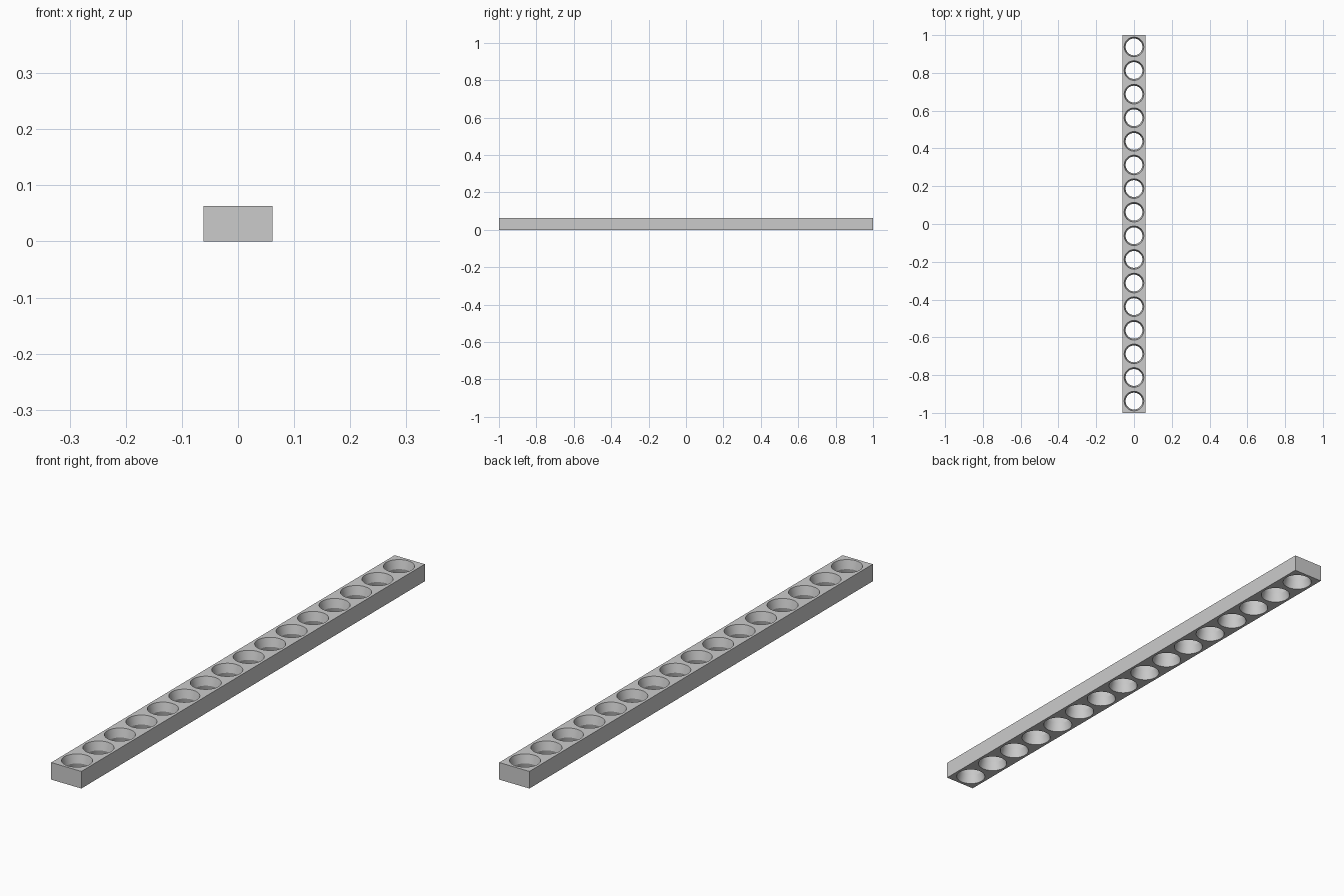
import bpy, bmesh
from mathutils import Matrix

cube = bpy.data.objects.get("Cube")
if cube:
    bpy.data.objects.remove(cube, do_unlink=True)

LENGTH, WIDTH, HEIGHT = 2.0, 0.123, 0.063
HOLES = 16
PITCH = LENGTH / HOLES
RIM, WAIST = 0.052, 0.0445
SIDES = 48

grey = bpy.data.materials.new("plain grey")
grey.use_nodes = True
colour = (0.6, 0.6, 0.6, 1)
grey.diffuse_color = colour
grey.node_tree.nodes["Principled BSDF"].inputs["Base Color"].default_value = colour


def mesh_object(name, bm):
    bmesh.ops.recalc_face_normals(bm, faces=bm.faces)
    mesh = bpy.data.meshes.new(name)
    bm.to_mesh(mesh)
    bm.free()
    mesh.materials.append(grey)
    obj = bpy.data.objects.new(name, mesh)
    bpy.context.collection.objects.link(obj)
    return obj


# Solid bar
bm = bmesh.new()
bmesh.ops.create_cube(bm, size=1, matrix=Matrix.Translation((0, 0, HEIGHT / 2))
                      @ Matrix.Diagonal((WIDTH, LENGTH, HEIGHT, 1)))
bar = mesh_object("perforated_bar", bm)

# Waisted hole cutters, flared towards both faces and run slightly past them
over = 0.01
flare = RIM + (RIM - WAIST) * over / (HEIGHT / 2)
profile = [(flare, -over), (WAIST, HEIGHT / 2), (flare, HEIGHT + over)]
bm = bmesh.new()
for i in range(HOLES):
    y = (i + 0.5) * PITCH - LENGTH / 2
    rings = []
    for radius, z in profile:
        ring = bmesh.ops.create_circle(bm, segments=SIDES, radius=radius,
                                       matrix=Matrix.Translation((0, y, z)))
        rings.append(ring["verts"])
    for low, high in zip(rings, rings[1:]):
        for k in range(SIDES):
            n = (k + 1) % SIDES
            bm.faces.new((low[k], low[n], high[n], high[k]))
    bm.faces.new(rings[0])
    bm.faces.new(rings[-1])
cutter = mesh_object("hole_cutter", bm)
cutter.hide_render = True

# Cut the holes, then discard the cutter
cut = bar.modifiers.new("holes", "BOOLEAN")
cut.operation = "DIFFERENCE"
cut.solver = "EXACT"
cut.object = cutter
bpy.context.view_layer.objects.active = bar
bar.select_set(True)
bpy.ops.object.modifier_apply(modifier=cut.name)
bpy.data.objects.remove(cutter, do_unlink=True)

# Smooth hole walls with crisp rims and waists
bpy.ops.object.shade_smooth_by_angle(angle=0.4)
